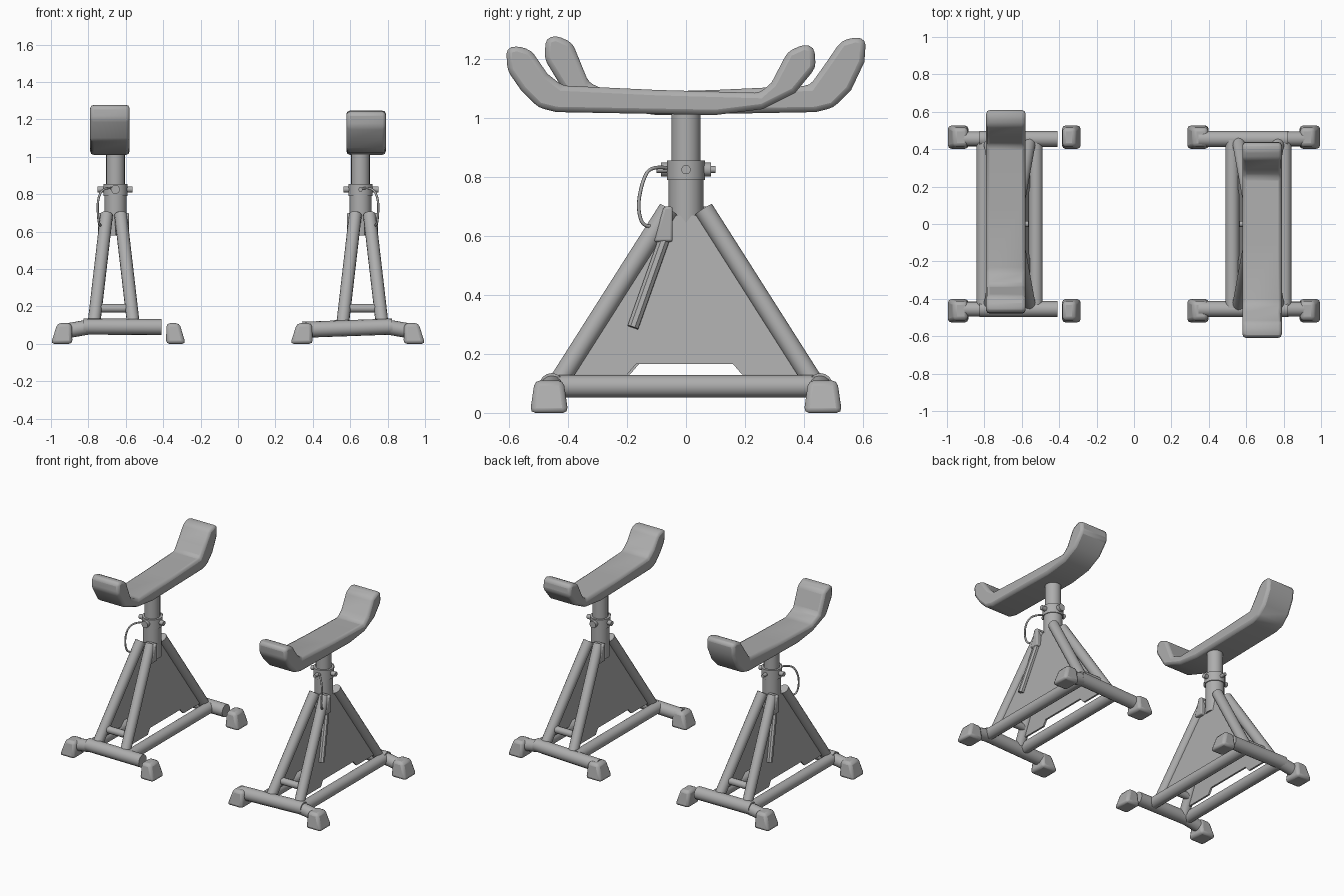
import bpy, bmesh, math
from mathutils import Matrix, Vector

if "Cube" in bpy.data.objects:
    bpy.data.objects.remove(bpy.data.objects["Cube"], do_unlink=True)

grey = bpy.data.materials.new("plain_grey")
grey.use_nodes = True
COLOUR = (0.42, 0.42, 0.42, 1)
grey.diffuse_color = COLOUR
grey.node_tree.nodes["Principled BSDF"].inputs["Base Color"].default_value = COLOUR


def finish(name, bm, place, bevel=0.0, segments=2):
    """Turn a bmesh into a placed, smooth-shaded object."""
    bmesh.ops.recalc_face_normals(bm, faces=bm.faces)
    mesh = bpy.data.meshes.new(name)
    bm.to_mesh(mesh)
    bm.free()
    ob = bpy.data.objects.new(name, mesh)
    ob.matrix_world = place
    mesh.materials.append(grey)
    bpy.context.collection.objects.link(ob)
    if bevel:
        mod = ob.modifiers.new("Soft edges", "BEVEL")
        mod.width, mod.segments = bevel, segments
        mod.limit_method, mod.angle_limit = "ANGLE", math.radians(25)
    bpy.ops.object.select_all(action="DESELECT")
    ob.select_set(True)
    bpy.context.view_layer.objects.active = ob
    bpy.ops.object.shade_smooth_by_angle(angle=math.radians(40))
    return ob


def tube(name, a, b, radius, place, sides=14):
    a, b = Vector(a), Vector(b)
    d = b - a
    bm = bmesh.new()
    turn = d.to_track_quat("Z", "Y").to_matrix().to_4x4()
    bmesh.ops.create_cone(bm, cap_ends=True, segments=sides, radius1=radius, radius2=radius,
                          depth=d.length, matrix=Matrix.Translation((a + b) / 2) @ turn)
    return finish(name, bm, place)


def slab(name, outline, x_at, width, place, bevel=0.0):
    """Extrude a y-z outline along x; x_at gives the middle x for each height."""
    bm = bmesh.new()
    near, far = ([bm.verts.new((x_at(z) + s * width / 2, y, z)) for y, z in outline] for s in (-1, 1))
    bm.faces.new(near)
    bm.faces.new(far)
    n = len(outline)
    for i in range(n):
        j = (i + 1) % n
        bm.faces.new((near[i], near[j], far[j], far[i]))
    return finish(name, bm, place, bevel)


def foot(name, x0, x1, y, place):
    """Tapered rubber shoe, leaning in towards the middle of the stand."""
    bm = bmesh.new()
    bmesh.ops.create_cube(bm, size=1)
    inward = -1 if x0 > 0 else 1
    for v in bm.verts:
        top = v.co.z > 0
        taper = 0.66 if top else 1.0
        v.co.x = (x0 + x1) / 2 + v.co.x * (x1 - x0) * taper + (inward * 0.015 if top else 0)
        v.co.y = y + v.co.y * 0.13 * (0.75 if top else 1)
        v.co.z = 0.11 if top else 0
    return finish(name, bm, place, 0.018)


def wire(name, points, place):
    curve = bpy.data.curves.new(name, "CURVE")
    curve.dimensions = "3D"
    curve.bevel_depth, curve.bevel_resolution = 0.006, 2
    spline = curve.splines.new("NURBS")
    spline.points.add(len(points) - 1)
    for p, co in zip(spline.points, points):
        p.co = (*co, 1)
    spline.use_endpoint_u = True
    spline.order_u = 3
    curve.materials.append(grey)
    ob = bpy.data.objects.new(name, curve)
    ob.matrix_world = place
    bpy.context.collection.objects.link(ob)


CRADLE = [(-0.44, 1.02), (-0.5, 1.035), (-0.56, 1.095), (-0.605, 1.16), (-0.61, 1.235),
          (-0.575, 1.245), (-0.525, 1.23), (-0.47, 1.15), (-0.42, 1.11), (-0.1, 1.095),
          (0.25, 1.085), (0.29, 1.12), (0.345, 1.225), (0.4, 1.25), (0.435, 1.24),
          (0.44, 1.17), (0.37, 1.085), (0.26, 1.03), (0.1, 1.01)]
PANEL = [(-0.38, 0.13), (-0.2, 0.13), (-0.17, 0.165), (0.16, 0.165), (0.19, 0.13),
         (0.38, 0.13), (0.05, 0.67), (-0.05, 0.67)]


def lean(z):
    """Half spacing of the legs at a given height."""
    return 0.105 - 0.065 * (z - 0.11) / 0.56


def build_stand(side, place, raised, broken):
    def nm(part):
        return side + "_" + part

    # Curved cradle on top
    outline = [(y + (0.04 if raised and y > 0.28 else 0), z + (0.03 if raised and z > 1.14 else 0))
               for y, z in CRADLE]
    slab(nm("cradle"), outline, lambda z: 0.02, 0.21, place, 0.02)

    # Telescopic post, sleeve, collar and locking pins
    tube(nm("post"), (-0.01, 0, 0.62), (-0.01, 0, 1.05), 0.05, place, 20)
    tube(nm("sleeve"), (-0.01, 0, 0.58), (-0.01, 0, 0.85), 0.059, place, 20)
    tube(nm("collar"), (-0.01, 0, 0.79), (-0.01, 0, 0.855), 0.065, place, 20)
    tube(nm("locking_pin"), (-0.1, 0, 0.825), (0.085, 0, 0.825), 0.016, place, 10)
    tube(nm("clamp_screw"), (-0.01, -0.1, 0.825), (-0.01, 0.07, 0.825), 0.012, place, 10)
    tube(nm("clamp_knob"), (-0.01, 0.06, 0.825), (-0.01, 0.085, 0.825), 0.024, place, 10)

    # Safety cable hanging from the clamp
    f = -1 if broken else 1
    wire(nm("safety_cable"), [(0.0, -0.06 * f, 0.83), (0.05, -0.12 * f, 0.84), (0.085, -0.15 * f, 0.78),
                              (0.085, -0.165 * f, 0.69), (0.075, -0.14 * f, 0.62), (0.05, -0.09 * f, 0.64)], place)

    # Splayed legs, side panels and lower side rails
    for sx, xn in ((-1, "inner"), (1, "outer")):
        for sy, yn in ((-1, "front"), (1, "back")):
            tube(nm(f"{xn}_{yn}_leg"), (sx * lean(0.1), sy * 0.435, 0.1),
                 (sx * lean(0.69), sy * 0.06, 0.69), 0.034, place)
        slab(nm(xn + "_panel"), PANEL, lambda z: sx * lean(z), 0.012, place)
        tube(nm(xn + "_rail"), (sx * 0.14, -0.45, 0.09), (sx * 0.14, 0.45, 0.09), 0.038, place)

    # Tie bars between the legs, and the loose prop strut
    for sy, yn in ((-1, "front"), (1, "back")):
        tube(nm(yn + "_tie"), (-lean(0.19), sy * 0.37, 0.19), (lean(0.19), sy * 0.37, 0.19), 0.024, place, 10)
        slab(nm(yn + "_bracket"), [(sy * 0.045, 0.58), (sy * 0.11, 0.58), (sy * 0.075, 0.7), (sy * 0.045, 0.7)],
             lambda z: 0.045 * -sy, 0.075, place, 0.008)
    tube(nm("prop_strut"), (0.06, -0.07, 0.6), (0.1, -0.18, 0.29), 0.02, place, 8)

    # Base cross bars with shoes
    for sy, yn in ((-1, "front"), (1, "back")):
        y = sy * 0.455
        tube(nm(yn + "_cross_bar"), (-0.255 if broken else -0.32, y, 0.09 if broken else 0.075),
             (0.16, y, 0.092), 0.043, place, 16)
        tube(nm(yn + "_bar_end"), (0.13, y, 0.09), (0.26, y, 0.068), 0.04, place, 16)
        foot(nm(yn + "_inner_foot"), -0.385, -0.28 if broken else -0.265, y * 1.02, place)
        foot(nm(yn + "_outer_foot"), 0.22, 0.335, y * 1.02, place)


# Two facing stands, the second turned half round
build_stand("left", Matrix.Translation((0.665, 0, 0)), False, False)
build_stand("right", Matrix.Translation((-0.665, 0, 0)) @ Matrix.Rotation(math.pi, 4, "Z"), True, True)
